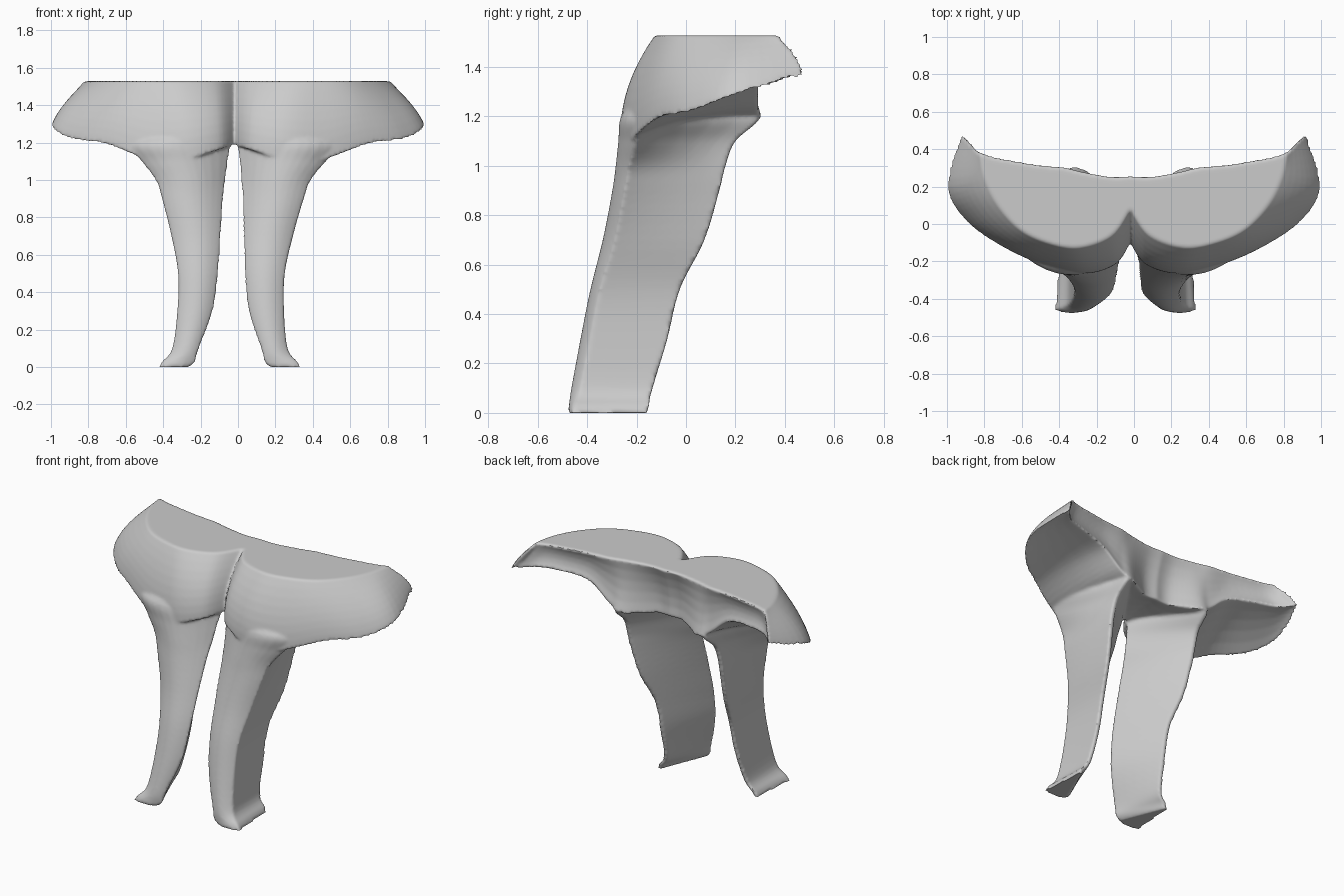
import bpy, bmesh
from mathutils import Vector

if "Cube" in bpy.data.objects:
    bpy.data.objects.remove(bpy.data.objects["Cube"])


def spline(rows, n):
    """Smoothly resample rows of numbers (Catmull-Rom), n steps per span."""
    out = []
    last = len(rows) - 1
    for i in range(last):
        a, b, c, d = (rows[max(0, min(last, k))] for k in (i - 1, i, i + 1, i + 2))
        for j in range(n):
            t = j / n
            out.append([q + 0.5 * t * (r - p + t * (2*p - 5*q + 4*r - s + t * (3*(q - r) + s - p)))
                        for p, q, r, s in zip(a, b, c, d)])
    return out + [list(rows[-1])]


def bez(a, c, b, n):
    """Points on a quadratic curve from a towards b (b left out)."""
    return [a * (1 - t)**2 + c * 2 * t * (1 - t) + b * t * t for t in (k / n for k in range(n))]


def loft(name, rings):
    """Skin closed rings into a capped solid."""
    bm = bmesh.new()
    vs = [[bm.verts.new(p) for p in r] for r in rings]
    n = len(vs[0])
    for a, b in zip(vs, vs[1:]):
        for i in range(n):
            j = (i + 1) % n
            bm.faces.new((a[i], a[j], b[j], b[i]))
    bm.faces.new(vs[0])
    bm.faces.new(vs[-1])
    bmesh.ops.remove_doubles(bm, verts=bm.verts, dist=0.0005)
    bmesh.ops.recalc_face_normals(bm, faces=bm.faces)
    me = bpy.data.meshes.new(name)
    bm.to_mesh(me)
    bm.free()
    ob = bpy.data.objects.new(name, me)
    bpy.context.collection.objects.link(ob)
    return ob


# Leg sections: z, inner x/y, front y, outer x/y, back x/y
LEG = [
    (0.00, .215, -.455, -.478, .378, -.46, .358, -.155),
    (0.03, .185, -.45, -.474, .36, -.455, .345, -.15),
    (0.10, .165, -.44, -.464, .308, -.43, .30, -.135),
    (0.30, .095, -.385, -.427, .285, -.39, .28, -.075),
    (0.50, .070, -.34, -.387, .285, -.35, .28, -.025),
    (0.70, .060, -.28, -.337, .325, -.29, .315, .075),
    (0.90, .050, -.21, -.297, .38, -.25, .335, .135),
    (1.00, .040, -.17, -.282, .415, -.23, .34, .16),
    (1.10, .030, -.14, -.272, .495, -.20, .335, .20),
    (1.20, .020, -.11, -.262, .56, -.17, .325, .30),
    (1.28, .060, -.10, -.200, .42, -.12, .300, .20),
]


def leg(name, s):
    rings = []
    for z, xi, yi, yf, xo, yo, xb, yb in spline(LEG, 5):
        off = -.045 + .02 * z
        fi, fo = Vector((xi, yi)), Vector((xo, yo))
        b1, b2 = Vector((xb, yb)), Vector((xb - .025, yb))
        ctrl = Vector(((xi + xo) / 2, 2 * yf - (yi + yo) / 2))
        back_ctrl = (fo + b1) / 2 + Vector((-.25 * (xo - xb), 0))
        pts = bez(fi, ctrl, fo, 10) + bez(fo, back_ctrl, b1, 5)
        pts += [b1] + bez(b2, (b2 + fi) / 2, fi, 5)
        rings.append([(s * p.x + off, p.y, max(z, 0)) for p in pts])
    return loft(name, rings)


# Cap stations from centre to tip: top front x/y, lower rim x/y/z,
# back underside x/y/z, back of flat top x/y
CAP = [
    (.00, .08, .00, -.10, 1.19, .00, .20, 1.20, .00, .26),
    (.10, -.06, .08, -.215, 1.16, .10, .20, 1.20, .10, .255),
    (.28, -.125, .25, -.265, 1.12, .27, .30, 1.19, .26, .28),
    (.45, -.10, .47, -.22, 1.11, .36, .295, 1.23, .36, .305),
    (.60, -.03, .70, -.12, 1.19, .50, .30, 1.34, .50, .32),
    (.72, .10, .90, .02, 1.22, .68, .34, 1.37, .65, .345),
    (.79, .24, 1.0, .20, 1.285, .83, .39, 1.37, .74, .36),
    (.82, .37, .93, .48, 1.35, .90, .46, 1.365, .81, .38),
]
TOP = 1.528


def cap_rings(s):
    rings = []
    for tx, ty, rx, ry, rz, ux, uy, uz, bx, by in spline(CAP, 6):
        top, rim = Vector((tx, ty, TOP)), Vector((rx, ry, rz))
        under, back = Vector((ux, uy, uz)), Vector((bx, by, TOP))
        # bulging front, arched underside, hollow back wall, flat top
        bulge = Vector((rx * .75 + tx * .25, ry * 1.05 - ty * .05, TOP * .5 + rz * .5))
        arch = (rim + under) / 2 + Vector((0, 0, .04))
        hollow = (under + back) / 2 + Vector((0, -.05, 0))
        pts = (bez(top, bulge, rim, 8) + bez(rim, arch, under, 5)
               + bez(under, hollow, back, 5) + bez(back, (back + top) / 2, top, 3))
        rings.append([(s * p.x - .02 * (1 - p.x), p.y, p.z) for p in pts])
    return rings


# One cap spanning both wings, with a leg on each side
body = loft("winged_cap_with_legs", cap_rings(-1)[:0:-1] + cap_rings(1))
legs = [leg("leg_left", -1), leg("leg_right", 1)]

# Fuse the parts into a single smooth skin
bpy.ops.object.select_all(action='DESELECT')
for ob in legs + [body]:
    ob.select_set(True)
bpy.context.view_layer.objects.active = body
bpy.ops.object.join()
rm = body.modifiers.new("fuse", 'REMESH')
rm.mode = 'VOXEL'
rm.voxel_size = 0.01
sm = body.modifiers.new("soften", 'SMOOTH')
sm.factor = 0.5
sm.iterations = 3
for m in ("fuse", "soften"):
    bpy.ops.object.modifier_apply(modifier=m)
bpy.ops.object.shade_smooth_by_angle(angle=0.9)
